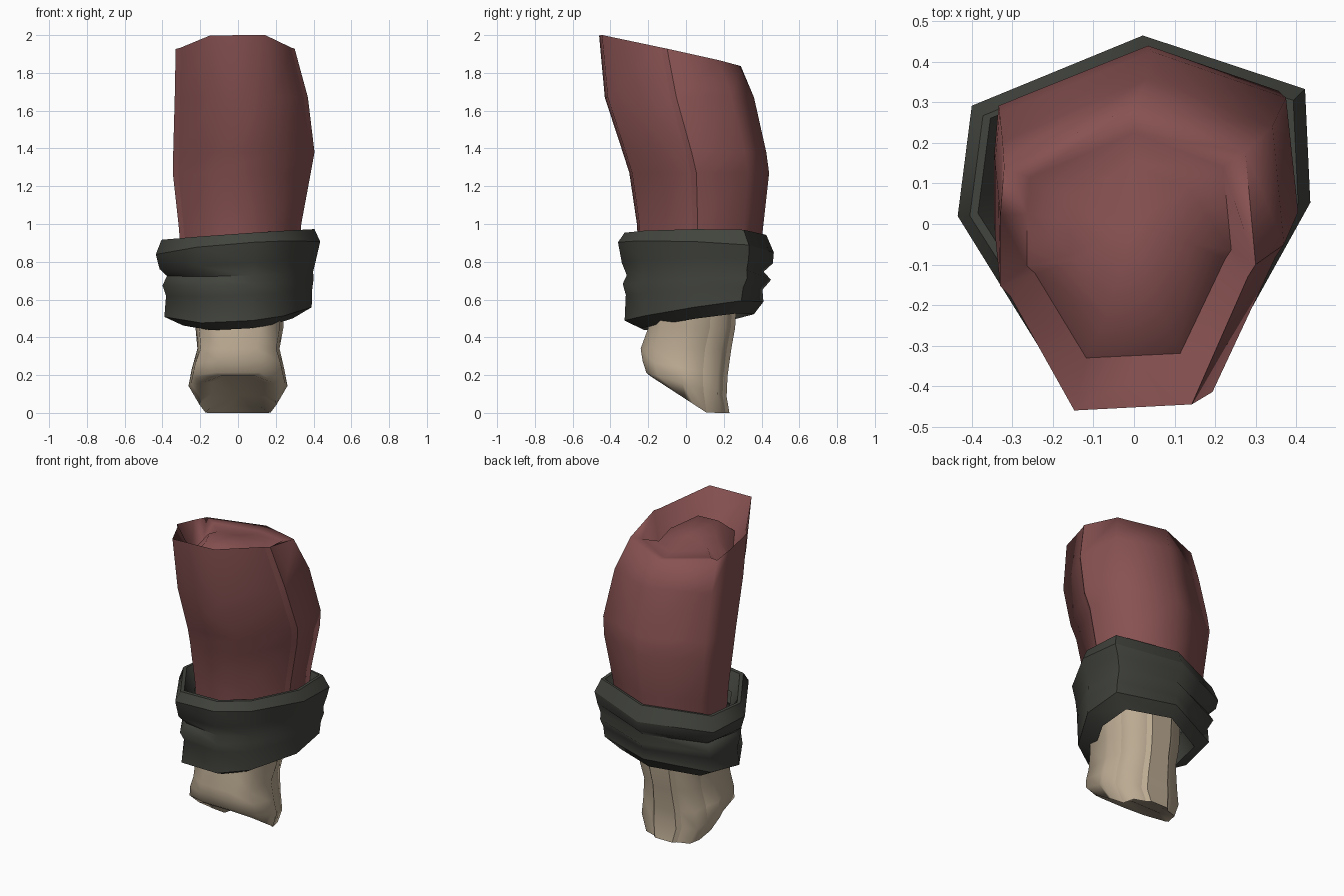
import bpy, bmesh, math

if "Cube" in bpy.data.objects:
    bpy.data.objects.remove(bpy.data.objects["Cube"])


def material(name, rgb):
    m = bpy.data.materials.new(name)
    m.diffuse_color = (*rgb, 1)
    m.use_nodes = True
    m.node_tree.nodes["Principled BSDF"].inputs["Base Color"].default_value = m.diffuse_color
    return m


RED = material("faded red cloth", (0.245, 0.083, 0.083))
DARK = material("dark grey cloth", (0.054, 0.057, 0.047))
TAN = material("pale tan", (0.50, 0.405, 0.29))


def ring(section, x0, x1, y0, y1, height):
    """Fit a unit section into a box; height(x, y) gives z."""
    pts = []
    for u, v in section:
        x = (x0 + x1) / 2 + u * (x1 - x0) / 2
        y = (y0 + y1) / 2 + v * (y1 - y0) / 2
        pts.append((x, y, height(x, y)))
    return pts


def loft(name, rings, mat, angle, tip=None, seams=(), seam_end=99, sharp_rings=()):
    """Skin the rings in order; seams and sharp_rings stay hard edged."""
    bm = bmesh.new()
    loops = [[bm.verts.new(p) for p in r] for r in rings]
    n = len(loops[0])
    for a, b in zip(loops, loops[1:]):
        for i in range(n):
            j = (i + 1) % n
            bm.faces.new((a[i], a[j], b[j], b[i]))
    if tip:
        t = bm.verts.new(tip)
        for i in range(n):
            bm.faces.new((loops[-1][i], loops[-1][(i + 1) % n], t))
    bmesh.ops.recalc_face_normals(bm, faces=bm.faces)
    me = bpy.data.meshes.new(name)
    bm.to_mesh(me)
    bm.free()
    me.materials.append(mat)
    ob = bpy.data.objects.new(name, me)
    bpy.context.collection.objects.link(ob)
    bpy.ops.object.select_all(action='DESELECT')
    ob.select_set(True)
    bpy.context.view_layer.objects.active = ob
    bpy.ops.object.shade_smooth_by_angle(angle=math.radians(angle))
    for e in me.edges:
        (ra, ca), (rb, cb) = (divmod(v, n) for v in e.vertices)
        seam = ca == cb and ca in seams and max(ra, rb) <= seam_end
        if seam or (ra == rb and ra in sharp_rings):
            e.use_edge_sharp = True
    return ob


def plane(z, sx=0.0, sy=0.0):
    return lambda x, y: z + sx * x + sy * y


# Sleeve: one section with a stepped seam on each side, leaning forward
sleeve_section = [(-0.42, -1), (0.5, -0.96), (0.94, -0.12), (1, -0.04), (0.92, 0.7),
                  (0.04, 1), (-0.97, 0.6), (-1, 0.28), (-1, -0.18), (-0.92, -0.25)]
sleeve_rings = [
    ring(sleeve_section, -0.30, 0.32, -0.25, 0.39, plane(0.82)),
    ring(sleeve_section, -0.315, 0.335, -0.26, 0.41, plane(1.0)),
    ring(sleeve_section, -0.345, 0.385, -0.30, 0.44, plane(1.27)),
    ring(sleeve_section, -0.343, 0.405, -0.335, 0.425, plane(1.38)),
    ring(sleeve_section, -0.335, 0.37, -0.43, 0.36, plane(1.67)),
    ring(sleeve_section, -0.33, 0.30, -0.46, 0.29, plane(1.90, 0.02, -0.22)),
]
# Closed end: a groove behind the front lip, then a dome flush with the back
groove, dome = [], []
for x, y, z in sleeve_rings[-1]:
    front = min(1, max(0, (0.1 - y) / 0.12))
    groove.append((x * 0.8, y * 0.74 + 0.01, z - 0.01 - 0.17 * front))
    dome.append((x * 0.48, y * 0.5, 1.865 - 0.2 * y * 0.5))
sleeve_rings += [groove, dome]
loft("sleeve", sleeve_rings, RED, 89, (0, 0, 1.885), seams=(2, 3, 8, 9), seam_end=5)

# Cuff: rolled band with a lip, pinched into a crease at the front left and back
cuff_section = [(-0.5, -0.93), (0.2, -1), (0.62, -0.72), (1, 0), (0.97, 0.68),
                (0.05, 1), (-0.92, 0.58), (-1, -0.08)]
crease = [1, 0.5, 0.0, 0.1, 0.1, 0.9, 0.7, 0.6]
cuff_levels = [  # half width, front y, back y, height, side slope, back slope, pinch
    (0.33, -0.25, 0.38, 0.84, 0.07, 0.0, 0),
    (0.385, -0.30, 0.41, 0.945, 0.07, -0.01, 0),
    (0.405, -0.325, 0.425, 0.945, 0.07, -0.01, 0),
    (0.435, -0.36, 0.465, 0.875, 0.08, -0.06, 0),
    (0.415, -0.34, 0.46, 0.79, 0.07, 0.0, 0),
    (0.402, -0.335, 0.45, 0.735, 0.03, 0.03, 0.11),
    (0.40, -0.335, 0.45, 0.69, 0.04, 0.03, 0),
    (0.395, -0.33, 0.425, 0.635, 0.04, 0.04, 0.06),
    (0.39, -0.325, 0.41, 0.53, 0.06, 0.14, 0),
    (0.29, -0.24, 0.36, 0.475, 0.06, 0.13, 0),
    (0.25, -0.21, 0.32, 0.60, 0.04, 0.13, 0),
]
cuff_rings = []
for w, y0, y1, z, sx, sy, pinch in cuff_levels:
    section = [(u * (1 - pinch * c), v * (1 - pinch * c))
               for (u, v), c in zip(cuff_section, crease)]
    cuff_rings.append(ring(section, -w, w, y0, y1, plane(z, sx, sy)))
loft("cuff", cuff_rings, DARK, 62, sharp_rings=(1, 2, 3, 8, 9))

# Wrist: ridged stub whose end is cut off at a slant
half = [(0.45, -1), (0.92, -0.72), (0.95, -0.1), (1, 0.1),
        (0.84, 0.42), (0.76, 0.78), (0.4, 0.9), (0.3, 1)]
wrist_section = half + [(-u, v) for u, v in reversed(half)]


def slant(lift):
    return lambda x, y: max(0.0, 0.072 - 0.65 * y) + lift


wrist_rings = [
    ring(wrist_section, -0.23, 0.25, -0.20, 0.27, plane(0.62)),
    ring(wrist_section, -0.225, 0.24, -0.20, 0.26, plane(0.45)),
    ring(wrist_section, -0.215, 0.22, -0.24, 0.24, plane(0.34)),
    ring(wrist_section, -0.245, 0.245, -0.23, 0.22, plane(0.235, 0, -0.18)),
    ring(wrist_section, -0.262, 0.262, -0.21, 0.215, plane(0.15, 0, -0.30)),
    ring(wrist_section, -0.205, 0.205, -0.19, 0.23, slant(0)),
    ring(wrist_section, -0.15, 0.15, -0.13, 0.18, slant(0.035)),
]
loft("wrist", wrist_rings, TAN, 75, (0, 0.03, 0.095), seams=(4, 6, 7, 8, 9, 11), seam_end=5)
